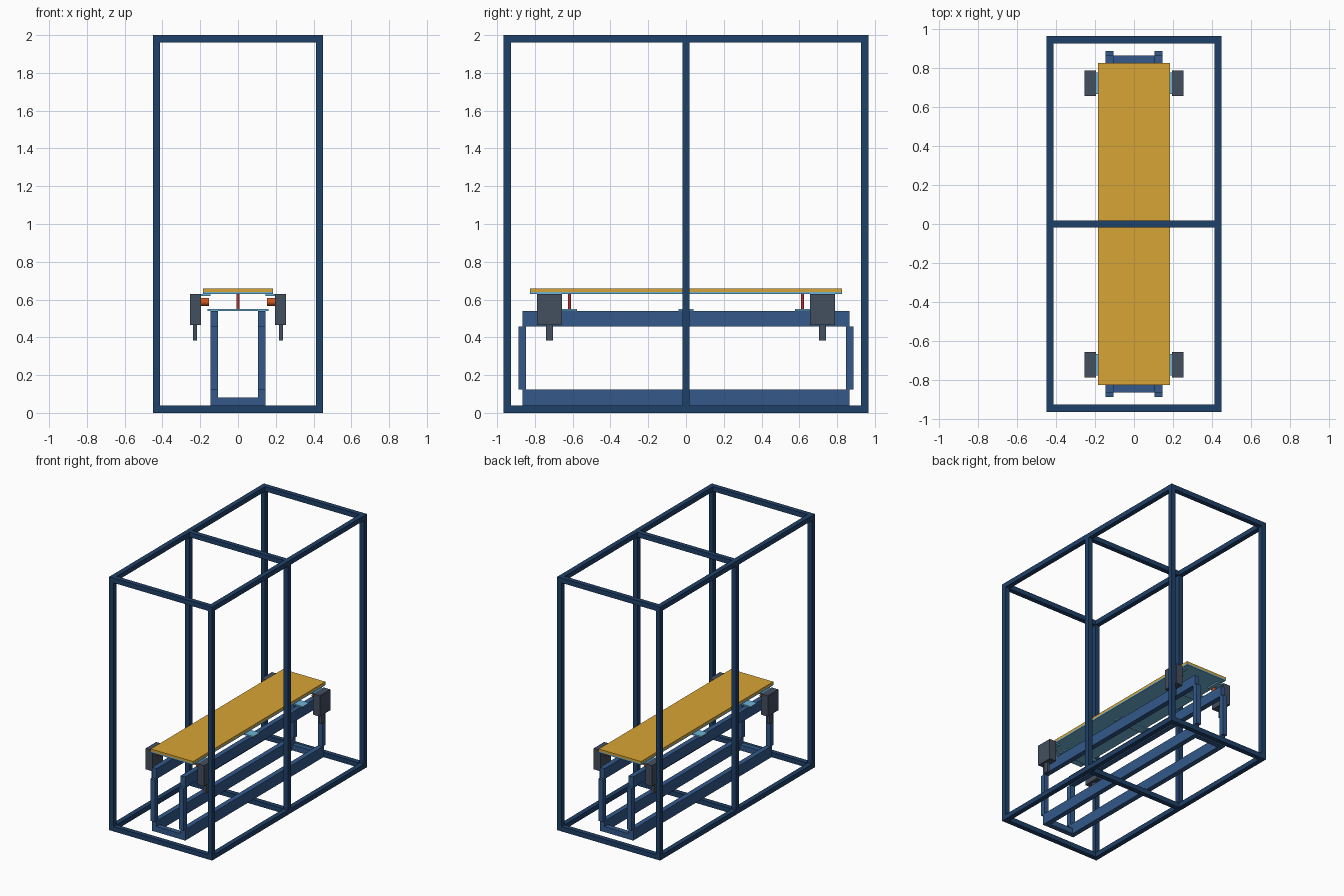
import bpy, math

if "Cube" in bpy.data.objects:
    bpy.data.objects.remove(bpy.data.objects["Cube"])


def material(name, hex_code):
    def linear(c):
        return c / 12.92 if c <= 0.04045 else ((c + 0.055) / 1.055) ** 2.4
    mat = bpy.data.materials.new(name)
    rgb = [linear(int(hex_code[i:i + 2], 16) / 255) for i in (0, 2, 4)]
    mat.diffuse_color = (*rgb, 1)
    mat.use_nodes = True
    mat.node_tree.nodes["Principled BSDF"].inputs["Base Color"].default_value = mat.diffuse_color
    return mat


NAVY = material("navy", "1F4168")
BLUE = material("steel_blue", "33598A")
GOLD = material("gold", "D9A536")
SKY = material("light_blue", "6DB3D6")
DARK = material("dark_grey", "434E5E")
RED = material("red", "B83232")
ORANGE = material("orange", "D4581C")


def box(name, x, y, z, mat):
    """Box from (min, max) ranges on each axis."""
    bpy.ops.mesh.primitive_cube_add(size=1, location=[(a + b) / 2 for a, b in (x, y, z)])
    ob = bpy.context.object
    ob.name = name
    ob.scale = [abs(b - a) for a, b in (x, y, z)]
    bpy.ops.object.transform_apply(location=False, rotation=False, scale=True)
    ob.data.materials.append(mat)
    return ob


def cylinder(name, radius, depth, location, mat, rotation=(0, 0, 0)):
    bpy.ops.mesh.primitive_cylinder_add(vertices=24, radius=radius, depth=depth,
                                        location=location, rotation=rotation)
    ob = bpy.context.object
    ob.name = name
    ob.data.materials.append(mat)
    bpy.ops.object.shade_smooth_by_angle()


def span(s, a, b):
    """Range a..b mirrored to side s."""
    return (s * a, s * b) if s > 0 else (s * b, s * a)


# Outer cage
T, X, Y, H = 0.038, 0.45, 0.965, 2.0
stations = [(-Y, -Y + T), (-T / 2, T / 2), (Y - T, Y)]
for s in (-1, 1):
    for y in stations:
        box("cage_post", span(s, X - T, X), y, (T, H - T), NAVY)
    for z in ((0, T), (H - T, H)):
        box("cage_side_rail", span(s, X - T, X), (-Y, Y), z, NAVY)
for y in stations:
    for z in ((0, T), (H - T, H)):
        box("cage_cross_bar", (-X + T, X - T), y, z, NAVY)

# Inner base frame
for s in (-1, 1):
    side = span(s, 0.105, 0.145)
    box("base_lower_beam", side, (-0.865, 0.865), (T, 0.125), BLUE)
    box("base_upper_beam", side, (-0.865, 0.865), (0.457, 0.54), BLUE)
    for e in (-1, 1):
        box("base_leg", side, span(e, 0.846, 0.887), (0.125, 0.457), BLUE)
    box("base_end_bar", (-0.105, 0.105), span(s, 0.825, 0.865), (T, 0.082), BLUE)

# Cross plates and support pins
for y in (-0.617, 0, 0.617):
    box("cross_plate", (-0.162, 0.162), (y - 0.04, y + 0.04), (0.54, 0.55), SKY)
    cylinder("support_pin", 0.008, 0.08, (0, y, 0.59), RED)

# Deck
box("deck_plate", (-0.185, 0.185), (-0.825, 0.825), (0.63, 0.641), SKY)
box("deck_board", (-0.185, 0.185), (-0.825, 0.825), (0.641, 0.658), GOLD)

# Corner drive units
for s in (-1, 1):
    for e in (-1, 1):
        box("drive_housing", span(s, 0.196, 0.255), span(e, 0.656, 0.788), (0.465, 0.63), DARK)
        box("drive_motor", span(s, 0.217, 0.238), span(e, 0.703, 0.741), (0.383, 0.465), DARK)
        box("drive_bracket", span(s, 0.145, 0.196), span(e, 0.668, 0.776), (0.619, 0.63), SKY)
        cylinder("drive_shaft", 0.021, 0.043, (s * 0.1745, e * 0.722, 0.588), ORANGE,
                 (0, math.pi / 2, 0))
